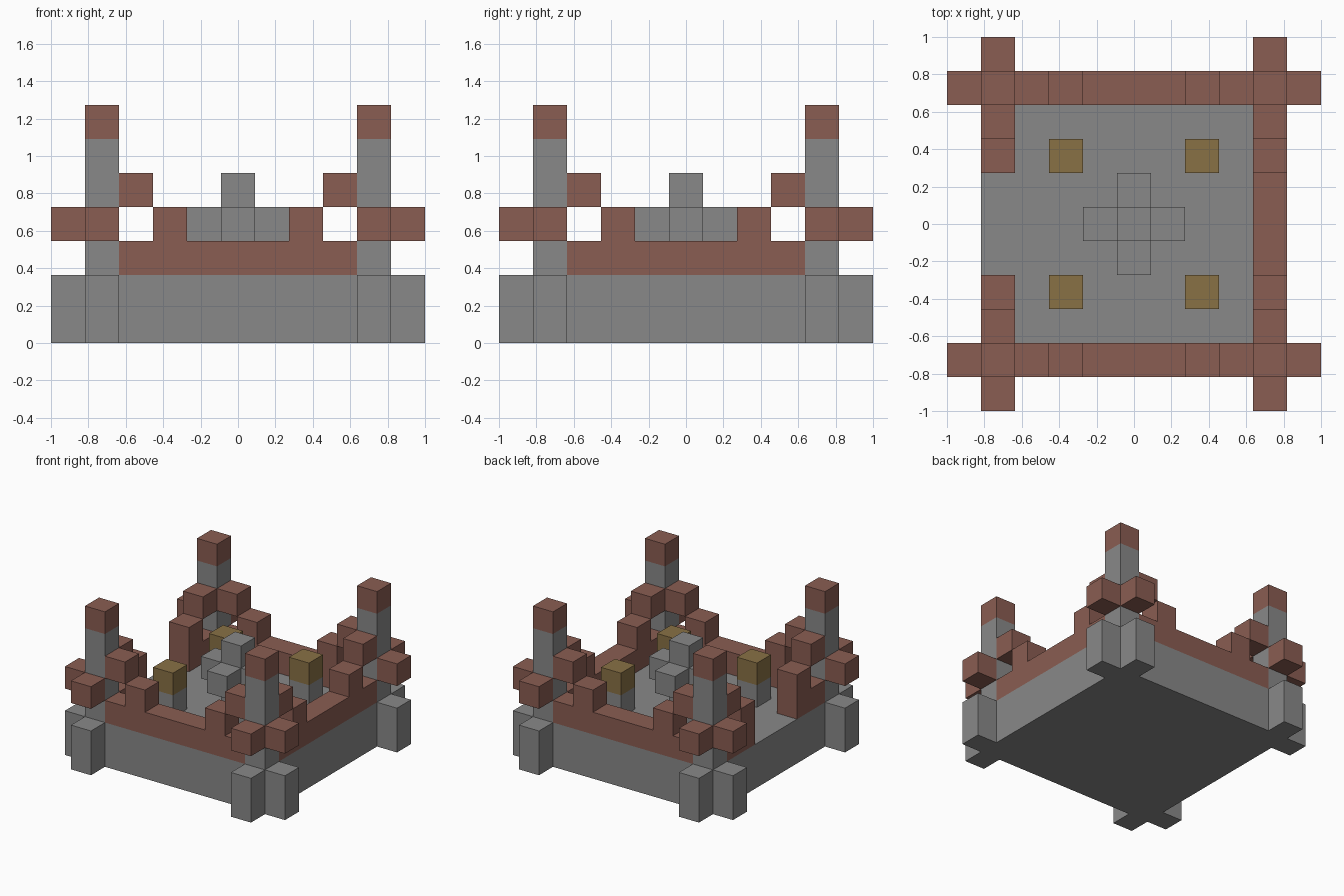
import bpy
import bmesh
from mathutils import Matrix, Vector

cube = bpy.data.objects.get("Cube")
if cube:
    bpy.data.objects.remove(cube, do_unlink=True)

U = 2 / 11  # edge of one block; the plan is eleven blocks wide


def material(name, colour):
    mat = bpy.data.materials.new(name)
    mat.use_nodes = True
    mat.diffuse_color = (*colour, 1)
    mat.node_tree.nodes["Principled BSDF"].inputs["Base Color"].default_value = (*colour, 1)
    return mat


stone = material("grey stone", (0.25, 0.25, 0.25))
brick = material("red brick", (0.255, 0.11, 0.085))
gold = material("dull gold", (0.25, 0.165, 0.06))


def blocks(name, mat, boxes):
    """One object from boxes given as (centre x, centre y, size x, size y, bottom, top)."""
    bm = bmesh.new()
    for x, y, sx, sy, low, high in boxes:
        place = Matrix.Translation(Vector((x, y, (low + high) / 2)) * U)
        scale = Matrix.Diagonal((sx * U, sy * U, (high - low) * U, 1))
        bmesh.ops.create_cube(bm, size=1, matrix=place @ scale)
    mesh = bpy.data.meshes.new(name)
    bm.to_mesh(mesh)
    bm.free()
    mesh.materials.append(mat)
    obj = bpy.data.objects.new(name, mesh)
    bpy.context.collection.objects.link(obj)
    return obj


def turned(along, out, low, high, side):
    """A single block on one wall, placed along it and outward from the centre."""
    x, y = {"front": (along, -out), "back": (along, out),
            "left": (out, along), "right": (-out, along)}[side]
    return (x, y, 1, 1, low, high)


# Solid base and floor
blocks("base", stone, [(0, 0, 9, 9, 0, 2)])

# Corner towers, with buttresses and projecting brick blocks on both outer faces
for sx, x_name in ((1, "left"), (-1, "right")):
    for sy, y_name in ((1, "back"), (-1, "front")):
        corner = f"{y_name}_{x_name}"
        outer = [(5 * sx, 4 * sy), (4 * sx, 5 * sy)]
        blocks(f"{corner}_tower", stone, [(4 * sx, 4 * sy, 1, 1, 2, 6)])
        blocks(f"{corner}_tower_cap", brick, [(4 * sx, 4 * sy, 1, 1, 6, 7)])
        blocks(f"{corner}_buttresses", stone, [(x, y, 1, 1, 0, 2) for x, y in outer])
        blocks(f"{corner}_brackets", brick, [(x, y, 1, 1, 3, 4) for x, y in outer])

        # Courtyard lamp posts
        blocks(f"{corner}_lamp_post", stone, [(2 * sx, 2 * sy, 1, 1, 2, 3)])
        blocks(f"{corner}_lamp", gold, [(2 * sx, 2 * sy, 1, 1, 3, 4)])

# Parapet walls, the right one open in the middle as a gateway
blocks("front_wall", brick, [(0, -4, 7, 1, 2, 3)])
blocks("back_wall", brick, [(0, 4, 7, 1, 2, 3)])
blocks("left_wall", brick, [(4, 0, 1, 7, 2, 3)])
blocks("right_wall", brick, [(-4, s * 2.5, 1, 2, 2, 3) for s in (-1, 1)])

# Merlons on the walls and raised blocks against the towers
for side in ("front", "back", "left", "right"):
    blocks(f"{side}_merlons", brick, [turned(s * 2, 4, 3, 4, side) for s in (-1, 1)])
    blocks(f"{side}_tower_blocks", brick, [turned(s * 3, 4, 4, 5, side) for s in (-1, 1)])

# Courtyard centrepiece: a post with four arms
blocks("centre_post", stone, [(0, 0, 1, 1, 2, 5)])
blocks("centre_arms", stone, [turned(0, 1, 3, 4, side)
                              for side in ("front", "back", "left", "right")])
